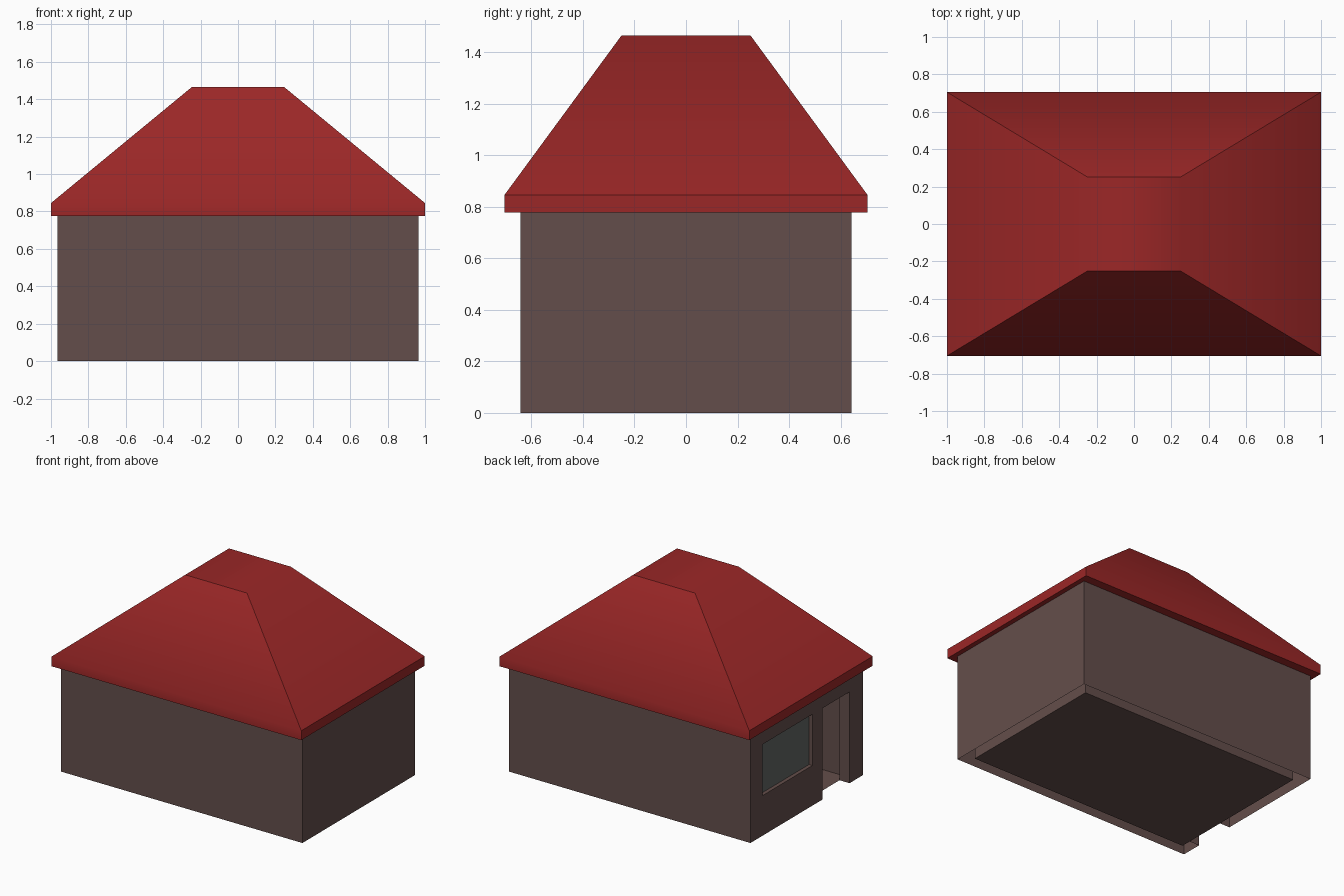
import bpy, bmesh
from math import radians

cube = bpy.data.objects.get("Cube")
if cube:
    bpy.data.objects.remove(cube, do_unlink=True)


def material(name, rgb):
    mat = bpy.data.materials.new(name)
    mat.use_nodes = True
    color = (*rgb, 1)
    mat.diffuse_color = color
    mat.node_tree.nodes["Principled BSDF"].inputs["Base Color"].default_value = color
    return mat


def finish(bm, name, mat):
    bmesh.ops.remove_doubles(bm, verts=bm.verts[:], dist=0.0005)
    bmesh.ops.recalc_face_normals(bm, faces=bm.faces[:])
    mesh = bpy.data.meshes.new(name)
    bm.to_mesh(mesh)
    bm.free()
    mesh.materials.append(mat)
    obj = bpy.data.objects.new(name, mesh)
    bpy.context.collection.objects.link(obj)
    return obj


def quad(bm, points):
    return bm.faces.new([bm.verts.new(p) for p in points])


red = material("roof red", (0.328, 0.02, 0.02))
brown = material("wall brown", (0.127, 0.076, 0.07))
grey = material("window grey", (0.122, 0.13, 0.126))

# Main dimensions
half_x, half_y, wall_top, thick = 0.965, 0.642, 0.777, 0.08
door = (-0.49, -0.181, 0, 0.66)
window = (-0.066, 0.507, 0.29, 0.66)


def is_open(y, z):
    return any(a < y < b and c < z < d for a, b, c, d in (door, window))


# Walls: an outer and an inner shell, open underneath, joined at the openings
bm = bmesh.new()
for inset in (0, thick):
    x, y = half_x - inset, half_y - inset
    for start, end in (((-x, -y), (x, -y)), ((x, -y), (x, y)), ((x, y), (-x, y))):
        quad(bm, [(*start, 0), (*end, 0), (*end, wall_top), (*start, wall_top)])
    ys = [-y, door[0], door[1], window[0], window[1], y]
    zs = [0, window[2], window[3], wall_top]
    for y0, y1 in zip(ys, ys[1:]):
        for z0, z1 in zip(zs, zs[1:]):
            if not is_open((y0 + y1) / 2, (z0 + z1) / 2):
                quad(bm, [(-x, y0, z0), (-x, y1, z0), (-x, y1, z1), (-x, y0, z1)])

# Reveals of the door and window
for y0, y1, z0, z1 in (door, window):
    edges = [((y0, z0), (y0, z1)), ((y0, z1), (y1, z1)), ((y1, z1), (y1, z0))]
    if z0 > 0:
        edges.append(((y1, z0), (y0, z0)))
    for a, b in edges:
        quad(bm, [(-half_x, *a), (-half_x, *b),
                  (-half_x + thick, *b), (-half_x + thick, *a)])
finish(bm, "walls", brown)

# Room floor
bm = bmesh.new()
fx, fy = half_x - thick, half_y - thick
quad(bm, [(-fx, -fy, 0), (fx, -fy, 0), (fx, fy, 0), (-fx, fy, 0)])
finish(bm, "floor", brown)

# Window pane
bm = bmesh.new()
px = -half_x + 0.027
y0, y1, z0, z1 = window
pane = quad(bm, [(px, y0, z0), (px, y1, z0), (px, y1, z1), (px, y0, z1)])
finish(bm, "window_pane", grey)

# Hipped roof with an upright eave band and a flat top
bm = bmesh.new()
rings = []
for x, y, z in ((1, 0.705, 0.777), (1, 0.705, 0.845), (0.247, 0.25, 1.465)):
    rings.append([bm.verts.new((sx * x, sy * y, z))
                  for sx, sy in ((-1, -1), (1, -1), (1, 1), (-1, 1))])
for low, high in zip(rings, rings[1:]):
    for i in range(4):
        j = (i + 1) % 4
        bm.faces.new([low[i], low[j], high[j], high[i]])
bm.faces.new(rings[0][::-1])
bm.faces.new(rings[-1])
roof = finish(bm, "roof", red)

# Soft ridge edges on the two shallow slopes only
bpy.ops.object.select_all(action="DESELECT")
roof.select_set(True)
bpy.context.view_layer.objects.active = roof
bpy.ops.object.shade_smooth_by_angle(angle=radians(42))
